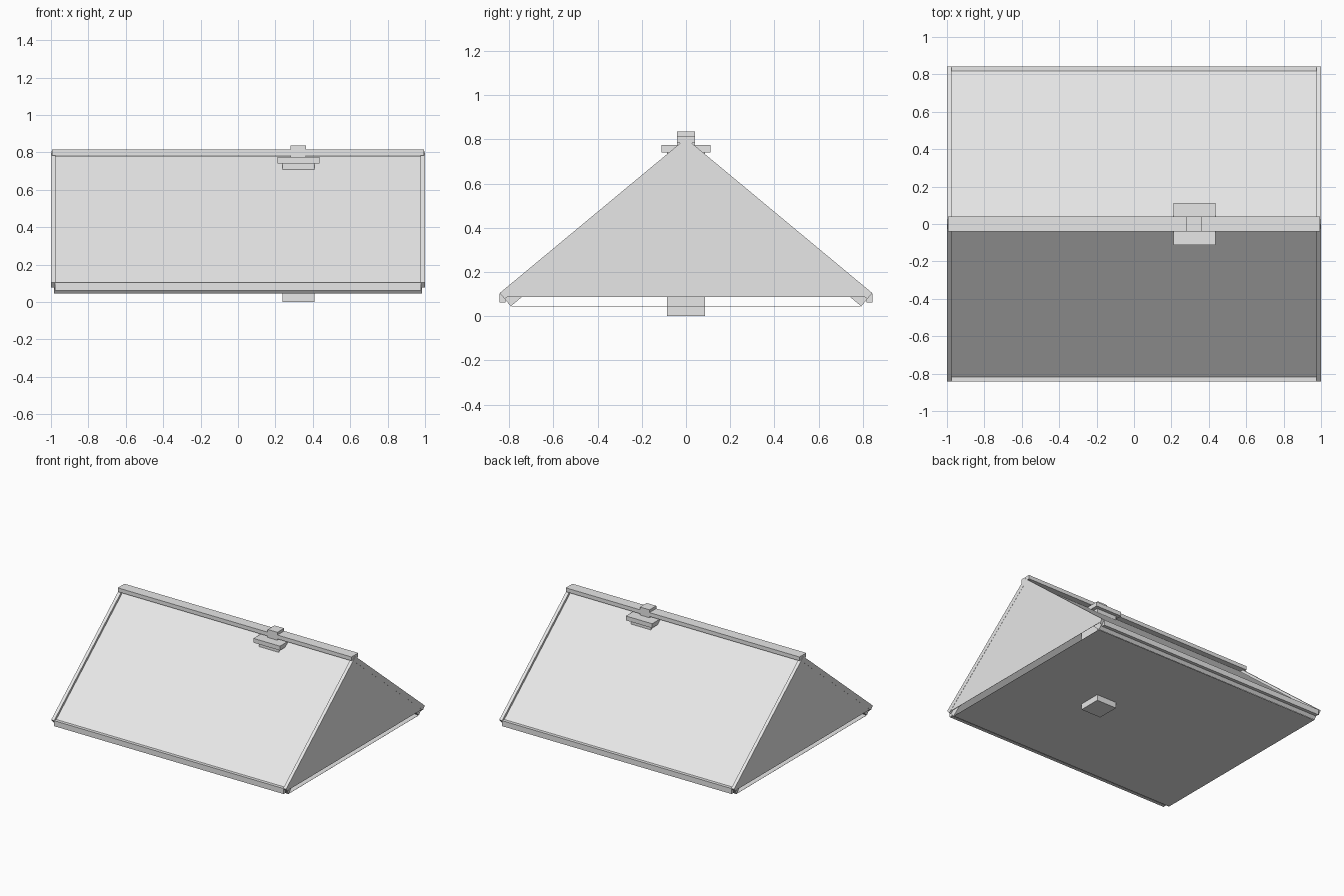
import bpy, bmesh
from mathutils import Vector

if "Cube" in bpy.data.objects:
    bpy.data.objects.remove(bpy.data.objects["Cube"])

grey = bpy.data.materials.new("light_grey")
grey.diffuse_color = (0.8, 0.8, 0.8, 1)
grey.use_nodes = True
grey.node_tree.nodes["Principled BSDF"].inputs["Base Color"].default_value = grey.diffuse_color


def prism(name, profile, x0, x1):
    """Extrude a closed (y, z) profile along x."""
    bm = bmesh.new()
    face = bm.faces.new([bm.verts.new((x0, y, z)) for y, z in profile])
    ext = bmesh.ops.extrude_face_region(bm, geom=[face])
    moved = [v for v in ext["geom"] if isinstance(v, bmesh.types.BMVert)]
    bmesh.ops.translate(bm, verts=moved, vec=(x1 - x0, 0, 0))
    bmesh.ops.recalc_face_normals(bm, faces=bm.faces)
    mesh = bpy.data.meshes.new(name)
    bm.to_mesh(mesh)
    bm.free()
    mesh.materials.append(grey)
    ob = bpy.data.objects.new(name, mesh)
    bpy.context.collection.objects.link(ob)
    return ob


def box(name, x0, x1, half_y, z0, z1):
    return prism(name, [(-half_y, z0), (half_y, z0), (half_y, z1), (-half_y, z1)], x0, x1)


# Roof slope: ridge point, eave point, and inward normal
RIDGE, EAVE = Vector((0, 0.805)), Vector((0.843, 0.105))
along = (EAVE - RIDGE).normalized()
inward = Vector((along.y, -along.x))
rise = -along.y / along.x


def slope_profile(side, top, bottom):
    """Cross-section of a sloped board, mitred vertically at the ridge."""
    drop = lambda d: RIDGE.y - d / along.x
    pts = [(0, drop(top)), EAVE + inward * top, EAVE + inward * bottom, (0, drop(bottom))]
    return [(side * p[0], p[1]) for p in pts]


for side, label in ((-1, "front"), (1, "back")):
    # Thick roof slab, sunken below its edge boards
    prism(label + "_roof_slab", slope_profile(side, 0.018, 0.078), -0.985, 0.985)
    # Raised boards at the gable ends
    for x0, x1, end in ((-1, -0.975, "left"), (0.975, 1, "right")):
        prism(f"{label}_{end}_rake_board", slope_profile(side, 0, 0.035), x0, x1)
    # Flat-topped eave board
    prism(label + "_eave_board",
          [(side * y, z) for y, z in ((0.843, 0.062), (0.843, 0.104), (0.818, 0.104), (0.818, 0.062))],
          -0.978, 0.978)

# Gable walls, flush with the rake boards
apex = RIDGE.y - 0.025 / along.x
foot = (apex - 0.087) / rise
for x0, x1, end in ((-0.999, -0.997, "left"), (0.997, 0.999, "right")):
    prism(end + "_gable", [(-foot, 0.087), (foot, 0.087), (0, apex)], x0, x1)

# Thin floor, with a gap below the gables
box("floor", -0.985, 0.985, 0.79, 0.045, 0.046)

# Ridge cap
box("ridge_cap", -0.995, 0.995, 0.041, 0.785, 0.815)

# Chimney running through the roof
box("chimney_stack", 0.237, 0.408, 0.086, 0, 0.745)
box("chimney_collar", 0.21, 0.435, 0.111, 0.742, 0.775)
box("chimney_pot", 0.282, 0.364, 0.041, 0.775, 0.836)
